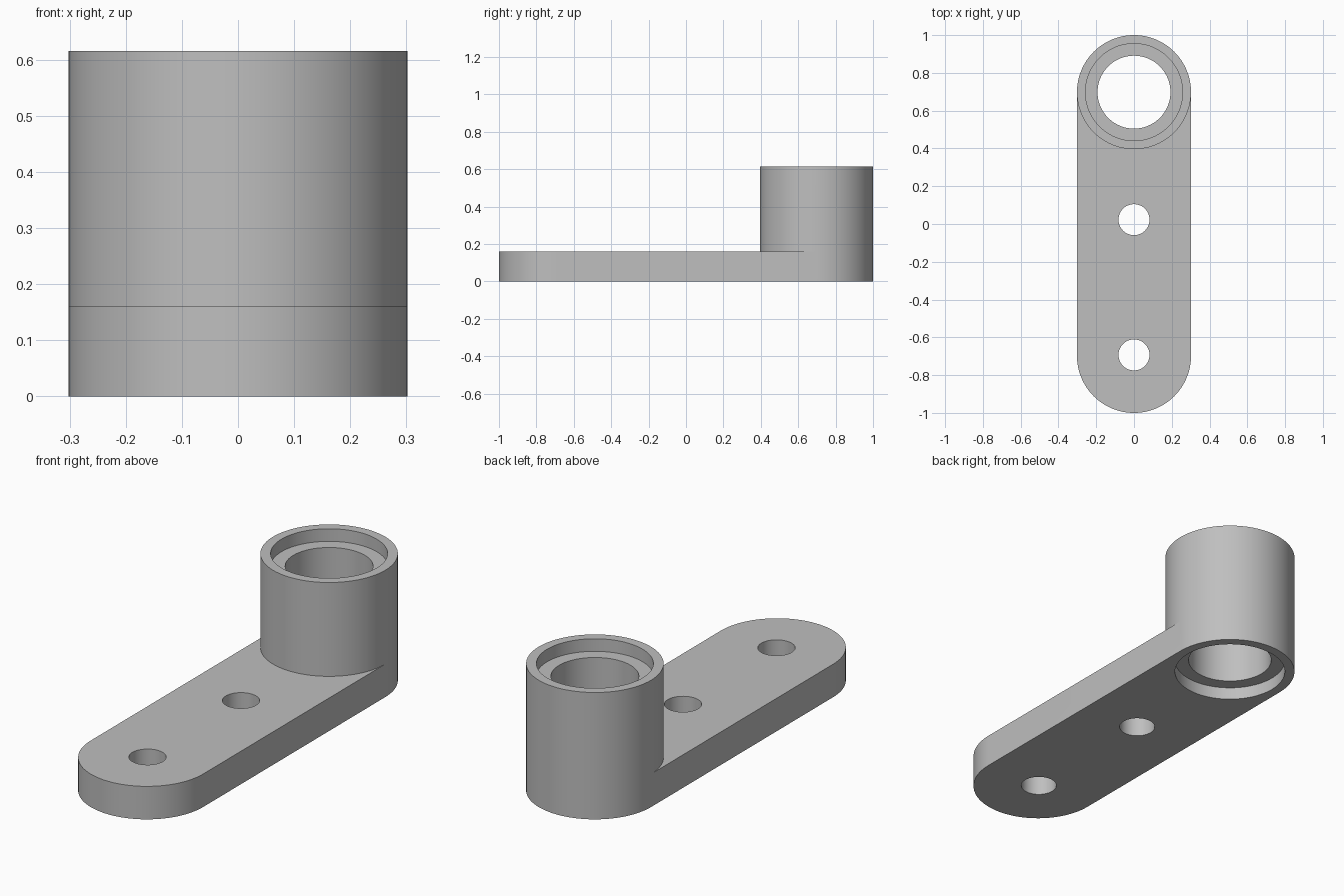
import bpy
import bmesh
from math import pi, cos, sin, radians

default = bpy.data.objects.get("Cube")
if default:
    bpy.data.objects.remove(default, do_unlink=True)

R = 0.302              # outer radius of both rounded ends
END = 1 - R            # distance of the end centres from the middle
PLATE_Z, BOSS_Z = 0.16, 0.615
BORE_R, SEAT_R, SEAT_DEPTH = 0.193, 0.257, 0.061
HOLE_R = 0.082
SEG = 96

grey = bpy.data.materials.new("light_grey")
grey.use_nodes = True
colour = (0.52, 0.52, 0.52, 1)
grey.diffuse_color = colour
grey.node_tree.nodes["Principled BSDF"].inputs["Base Color"].default_value = colour


def arc(cy, r, start, sweep, steps):
    """Points on an arc centred on x = 0."""
    return [(r * cos(start + sweep * i / steps), cy + r * sin(start + sweep * i / steps))
            for i in range(steps + 1)]


def prism(name, outline, z0, z1):
    """Extrude a flat outline from z0 to z1."""
    bm = bmesh.new()
    face = bm.faces.new([bm.verts.new((x, y, z0)) for x, y in outline])
    out = bmesh.ops.extrude_face_region(bm, geom=[face])
    top = [v for v in out["geom"] if isinstance(v, bmesh.types.BMVert)]
    bmesh.ops.translate(bm, verts=top, vec=(0, 0, z1 - z0))
    bmesh.ops.recalc_face_normals(bm, faces=bm.faces)
    mesh = bpy.data.meshes.new(name)
    bm.to_mesh(mesh)
    bm.free()
    mesh.materials.append(grey)
    ob = bpy.data.objects.new(name, mesh)
    bpy.context.collection.objects.link(ob)
    return ob


def disc(name, cy, r, z0, z1):
    return prism(name, arc(cy, r, 0, 2 * pi, SEG)[:-1], z0, z1)


def combine(target, tool, operation):
    """Apply a boolean and discard the tool object."""
    tool.hide_render = True
    mod = target.modifiers.new(operation.lower(), "BOOLEAN")
    mod.operation = operation
    mod.solver = "EXACT"
    mod.object = tool
    bpy.context.view_layer.objects.active = target
    bpy.ops.object.modifier_apply(modifier=mod.name)
    bpy.data.objects.remove(tool, do_unlink=True)


# Flat arm with rounded ends, joined to the upright boss
outline = arc(END, R, 0, pi, SEG // 2) + arc(-END, R, pi, pi, SEG // 2)
arm = prism("mounting_arm", outline, 0, PLATE_Z)
combine(arm, disc("boss", END, R, 0, BOSS_Z), "UNION")

# Through bore with a shallow bearing seat at each end
combine(arm, disc("bore", END, BORE_R, -0.1, BOSS_Z + 0.1), "DIFFERENCE")
combine(arm, disc("upper_seat", END, SEAT_R, BOSS_Z - SEAT_DEPTH, BOSS_Z + 0.1), "DIFFERENCE")
combine(arm, disc("lower_seat", END, SEAT_R, -0.1, SEAT_DEPTH), "DIFFERENCE")

# Two bolt holes through the arm
for y in (0.023, -0.693):
    combine(arm, disc("bolt_hole", y, HOLE_R, -0.1, PLATE_Z + 0.1), "DIFFERENCE")

# Smooth round walls, crisp edges
bpy.ops.object.select_all(action="DESELECT")
arm.select_set(True)
bpy.context.view_layer.objects.active = arm
bpy.ops.object.shade_smooth_by_angle(angle=radians(30))
